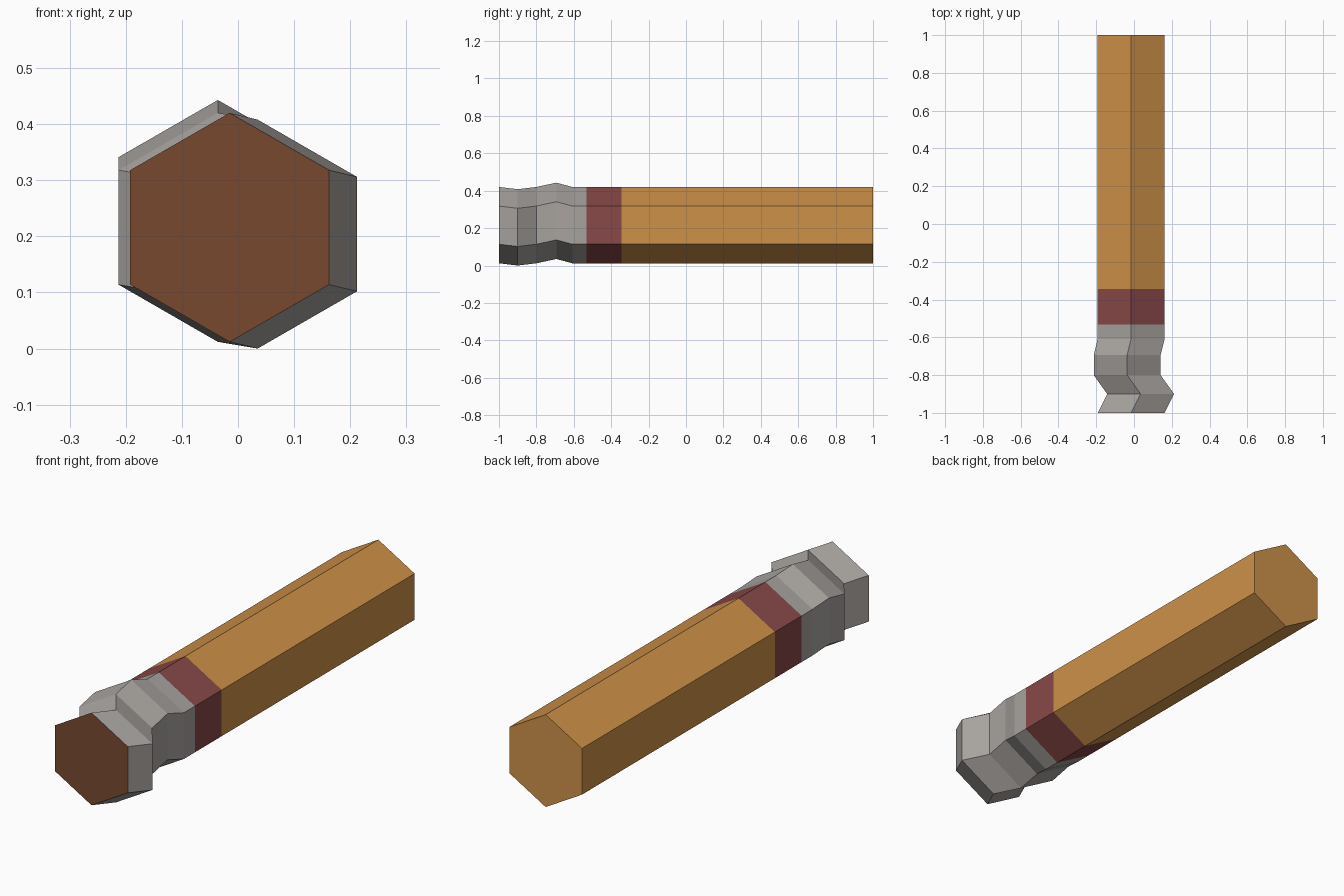
import bpy, bmesh, math

if "Cube" in bpy.data.objects:
    bpy.data.objects.remove(bpy.data.objects["Cube"])

R, CX, CZ = 0.204, -0.015, 0.216


def material(name, srgb):
    m = bpy.data.materials.new(name)
    lin = [((c / 255 + 0.055) / 1.055) ** 2.4 for c in srgb]
    m.diffuse_color = (*lin, 1)
    m.use_nodes = True
    m.node_tree.nodes["Principled BSDF"].inputs["Base Color"].default_value = m.diffuse_color
    return m


tan = material("tan leaf", (206, 145, 73))
red = material("dark red", (136, 72, 72))
grey = material("ash grey", (167, 162, 158))
brown = material("burnt brown", (120, 73, 48))


def hex_tube(name, rings, mats, front_cap=False, back_cap=False):
    """Hexagonal tube through rings of (y, x offset, z offset), back to front."""
    bm = bmesh.new()
    loops = []
    for y, dx, dz in rings:
        loops.append([bm.verts.new((CX + dx + R * 0.868 / 0.866 * math.sin(math.radians(60 * i)), y,
                                    CZ + dz + R * math.cos(math.radians(60 * i))))
                      for i in range(6)])
    for a, b in zip(loops, loops[1:]):
        for i in range(6):
            j = (i + 1) % 6
            bm.faces.new((a[i], a[j], b[j], b[i]))
    if back_cap:
        bm.faces.new(loops[0])
    if front_cap:
        bm.faces.new(loops[-1]).material_index = len(mats) - 1
    bmesh.ops.recalc_face_normals(bm, faces=bm.faces)
    # open tubes: make sure the sides point outwards
    f = bm.faces[0]
    c = f.calc_center_median()
    if f.normal.x * (c.x - CX) + f.normal.z * (c.z - CZ) < 0:
        bmesh.ops.reverse_faces(bm, faces=bm.faces)
    me = bpy.data.meshes.new(name)
    bm.to_mesh(me)
    bm.free()
    for m in mats:
        me.materials.append(m)
    ob = bpy.data.objects.new(name, me)
    bpy.context.collection.objects.link(ob)
    return ob


# long rolled body, paper band, crooked ash end with burnt tip
hex_tube("leaf_body", [(1, 0, 0), (-0.345, 0, 0)], [tan], back_cap=True)
hex_tube("band", [(-0.345, 0, 0), (-0.532, 0, 0)], [red])
hex_tube("ash_end", [(-0.532, 0, 0), (-0.608, 0, 0), (-0.693, -0.021, 0.023),
                     (-0.80, -0.021, 0), (-0.90, 0.05, -0.012), (-1, 0, 0)],
         [grey, brown], front_cap=True)
